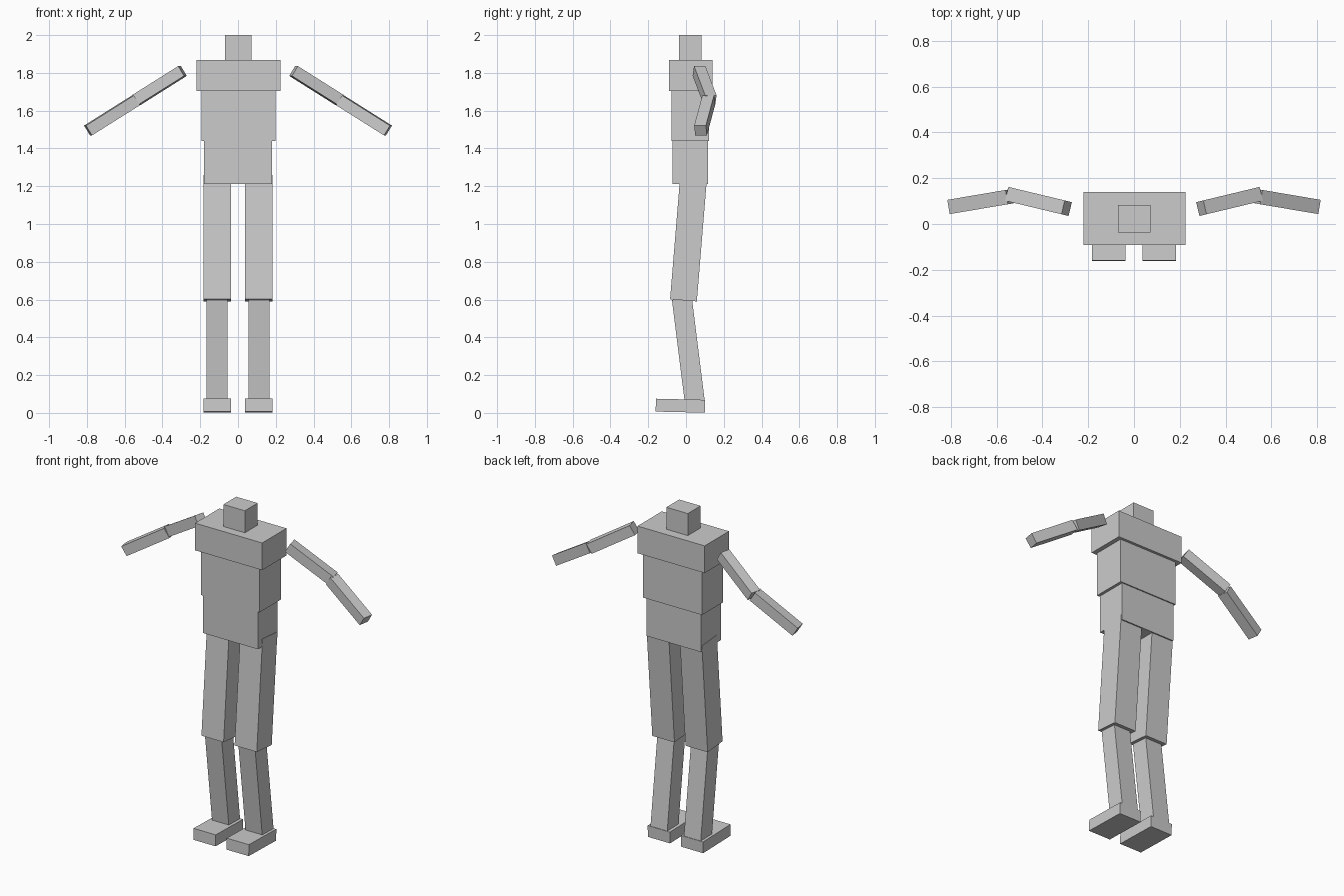
import bpy
import bmesh
from mathutils import Vector, Matrix

if "Cube" in bpy.data.objects:
    bpy.data.objects.remove(bpy.data.objects["Cube"])

grey = bpy.data.materials.new("light grey")
grey.diffuse_color = (0.6, 0.6, 0.6, 1)
grey.use_nodes = True
grey.node_tree.nodes["Principled BSDF"].inputs["Base Color"].default_value = grey.diffuse_color


def make_box(name, matrix):
    """Unit cube carried by a matrix, flat shaded."""
    mesh = bpy.data.meshes.new(name)
    bm = bmesh.new()
    bmesh.ops.create_cube(bm, size=1, matrix=matrix)
    bmesh.ops.recalc_face_normals(bm, faces=bm.faces)
    bm.to_mesh(mesh)
    bm.free()
    mesh.materials.append(grey)
    obj = bpy.data.objects.new(name, mesh)
    bpy.context.collection.objects.link(obj)


def block(name, lo, hi):
    """Upright box between two opposite corners."""
    lo, hi = Vector(lo), Vector(hi)
    make_box(name, Matrix.Translation((lo + hi) / 2) @ Matrix.Diagonal((*(hi - lo), 1)))


def limb(name, start, end, width, depth):
    """Box running along start-end; its width axis stays level."""
    for side, sign in (("left", 1), ("right", -1)):
        a = Vector((start[0] * sign, *start[1:]))
        b = Vector((end[0] * sign, *end[1:]))
        d = (b - a).normalized()
        w = Vector((0, 0, 1)).cross(d).normalized()
        u = d.cross(w)
        rot = Matrix((w, u, d)).transposed().to_4x4()
        size = Matrix.Diagonal((width, depth, (b - a).length, 1))
        make_box(f"{side}_{name}", Matrix.Translation((a + b) / 2) @ rot @ size)


# Head and trunk
block("head", (-0.07, -0.038, 1.868), (0.072, 0.083, 2.0))
block("chest", (-0.221, -0.091, 1.705), (0.224, 0.139, 1.868))
block("waist", (-0.192, -0.077, 1.44), (0.198, 0.123, 1.705))
block("pelvis", (-0.181, -0.071, 1.212), (0.181, 0.116, 1.44))

# Arms
limb("upper_arm", (0.294, 0.069, 1.81), (0.54, 0.128, 1.655), 0.062, 0.061)
limb("forearm", (0.54, 0.12, 1.655), (0.794, 0.077, 1.495), 0.063, 0.061)

# Legs
limb("thigh", (0.11, 0.0405, 1.253), (0.11, -0.0135, 0.596), 0.147, 0.142)
limb("shin", (0.111, -0.022, 0.605), (0.111, 0.046, 0.063), 0.111, 0.106)
limb("foot", (0.11, 0.1, 0.035), (0.11, -0.16, 0.041), 0.147, 0.068)
